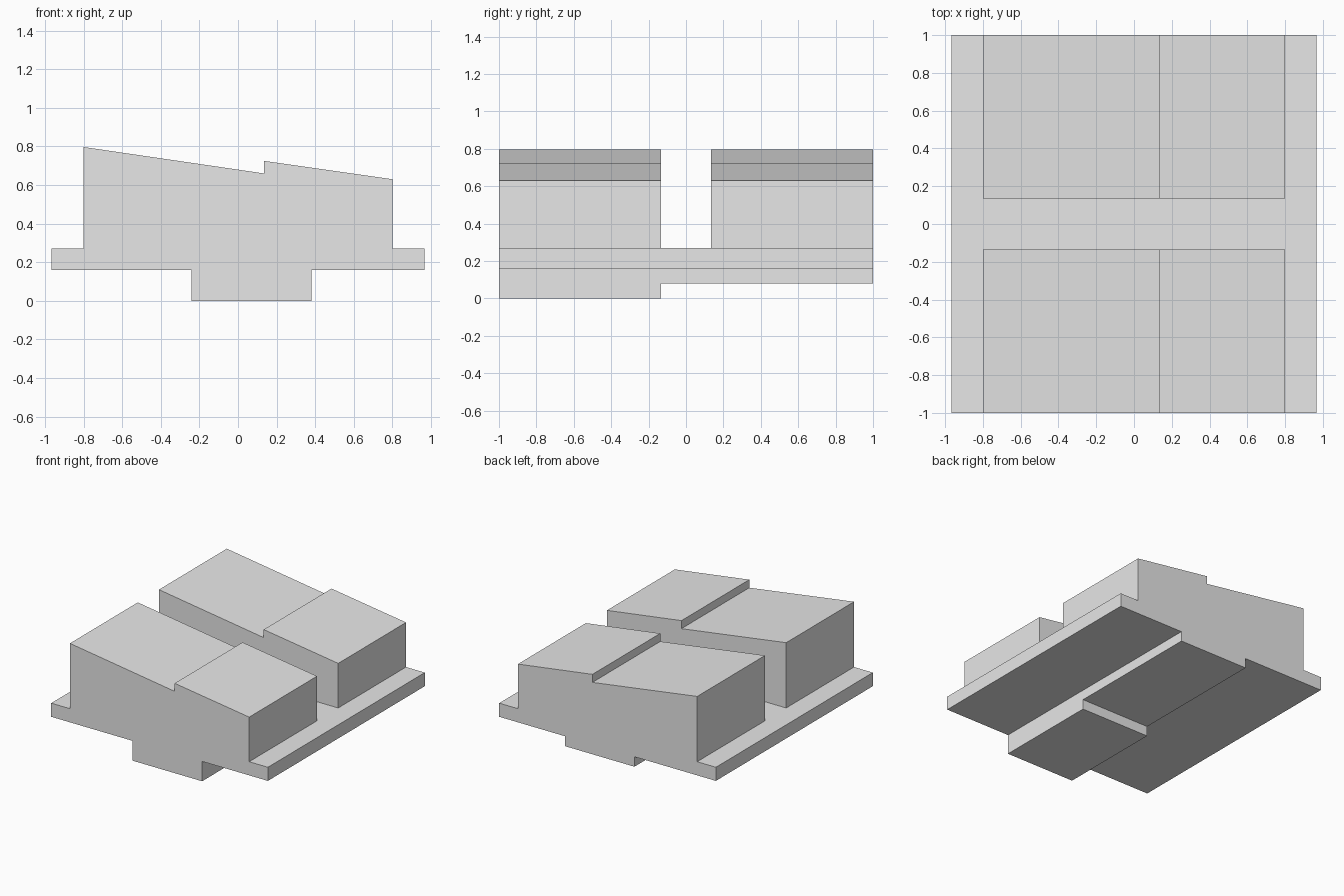
import bpy
import bmesh

cube = bpy.data.objects.get("Cube")
if cube:
    bpy.data.objects.remove(cube, do_unlink=True)

grey = bpy.data.materials.new("plain_grey")
grey.use_nodes = True
colour = (0.8, 0.8, 0.8, 1)
grey.diffuse_color = colour
grey.node_tree.nodes["Principled BSDF"].inputs["Base Color"].default_value = colour


def extrude_profile(name, points, y0, y1):
    """Extrude an (x, z) outline along y."""
    bm = bmesh.new()
    face = bm.faces.new([bm.verts.new((x, y0, z)) for x, z in points])
    ext = bmesh.ops.extrude_face_region(bm, geom=[face])["geom"]
    verts = [v for v in ext if isinstance(v, bmesh.types.BMVert)]
    bmesh.ops.translate(bm, verts=verts, vec=(0, y1 - y0, 0))
    bmesh.ops.recalc_face_normals(bm, faces=bm.faces)
    mesh = bpy.data.meshes.new(name)
    bm.to_mesh(mesh)
    bm.free()
    mesh.materials.append(grey)
    obj = bpy.data.objects.new(name, mesh)
    bpy.context.collection.objects.link(obj)
    return obj


def cut(target, name, x, y, z):
    """Subtract a box given by its ranges, then remove the cutter."""
    box = [(x[0], z[0]), (x[1], z[0]), (x[1], z[1]), (x[0], z[1])]
    cutter = extrude_profile(name, box, *y)
    cutter.hide_render = True
    mod = target.modifiers.new(name, "BOOLEAN")
    mod.operation = "DIFFERENCE"
    mod.solver = "EXACT"
    mod.object = cutter
    bpy.context.view_layer.objects.active = target
    bpy.ops.object.modifier_apply(modifier=name)
    bpy.data.objects.remove(cutter, do_unlink=True)


# Main outline: keel, side flanges and stepped sloping top
flange_x, block_x, gap = 0.967, 0.8, 0.135
under, ledge = 0.16, 0.27
outline = [
    (-0.24, 0), (0.38, 0), (0.38, under), (flange_x, under),
    (flange_x, ledge), (block_x, ledge), (block_x, 0.63),
    (gap, 0.725), (gap, 0.66), (-block_x, 0.797),
    (-block_x, ledge), (-flange_x, ledge), (-flange_x, under), (-0.24, under),
]
body = extrude_profile("stepped_body", outline, -1, 1)

# Cross channel between the two raised blocks
cut(body, "channel_cutter", (-1.2, 1.2), (-gap, gap), (ledge, 1.2))

# Shallower keel at the rear
cut(body, "keel_cutter", (-1.2, 1.2), (-gap, 1.2), (-0.2, 0.08))
